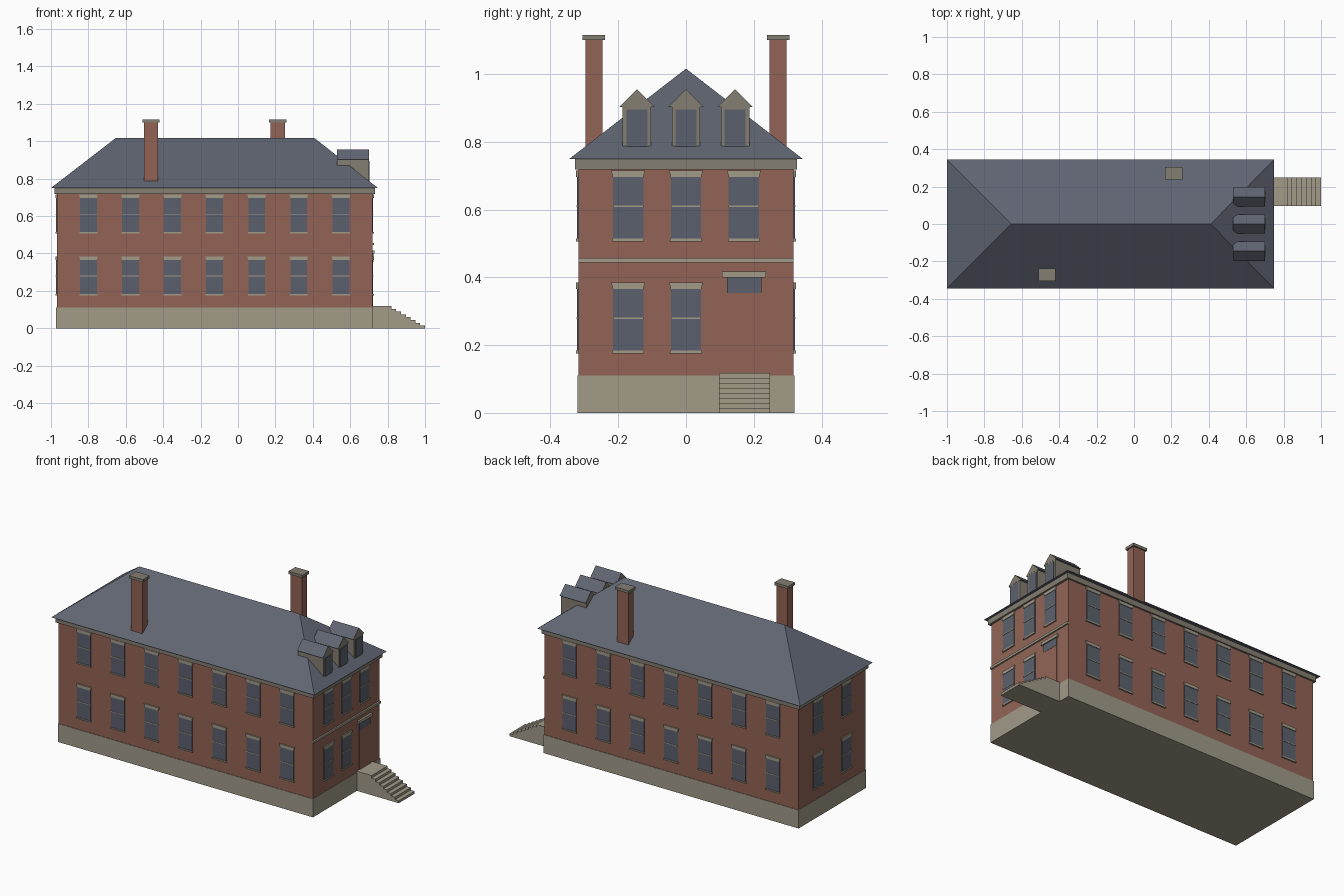
import bpy
import bmesh
from mathutils import Vector

cube = bpy.data.objects.get("Cube")
if cube:
    bpy.data.objects.remove(cube, do_unlink=True)


def material(name, rgb):
    m = bpy.data.materials.new(name)
    m.use_nodes = True
    m.diffuse_color = (*rgb, 1)
    m.node_tree.nodes["Principled BSDF"].inputs["Base Color"].default_value = (*rgb, 1)
    return m


BRICK = material("red brick", (0.29, 0.127, 0.092))
STONE = material("pale stone", (0.36, 0.325, 0.25))
SLATE = material("blue grey slate", (0.117, 0.13, 0.168))
GLASS = material("dark glass", (0.105, 0.118, 0.15))
TRIM = material("grey trim", (0.23, 0.21, 0.17))


def finish(name, bm, *mats):
    bmesh.ops.recalc_face_normals(bm, faces=bm.faces)
    mesh = bpy.data.meshes.new(name)
    bm.to_mesh(mesh)
    bm.free()
    for m in mats:
        mesh.materials.append(m)
    ob = bpy.data.objects.new(name, mesh)
    bpy.context.collection.objects.link(ob)
    return ob


def loft(bm, ring_a, ring_b):
    """Closed solid between two rings with equal point counts."""
    a = [bm.verts.new(p) for p in ring_a]
    b = [bm.verts.new(p) for p in ring_b]
    bm.faces.new(a)
    bm.faces.new(b)
    for i in range(len(a)):
        j = (i + 1) % len(a)
        bm.faces.new((a[i], a[j], b[j], b[i]))


def box(name, mat, x0, x1, y0, y1, z0, z1):
    bm = bmesh.new()
    ring = [(x0, y0), (x1, y0), (x1, y1), (x0, y1)]
    loft(bm, [(x, y, z0) for x, y in ring], [(x, y, z1) for x, y in ring])
    return finish(name, bm, mat)


# Main block
X0, X1, Y = -0.972, 0.722, 0.32
WX0, WX1, WY = X0 + 0.003, X1 - 0.003, Y - 0.003
XC = (X0 + X1) / 2
box("stone_base", STONE, X0, X1, -Y, Y, 0, 0.11)
box("brick_walls", BRICK, WX0, WX1, -WY, WY, 0.11, 0.725)
box("cornice", TRIM, X0 - 0.01, X1 + 0.01, -0.327, 0.327, 0.718, 0.75)

# Hipped roof
bm = bmesh.new()
eave = [bm.verts.new(p) for p in ((-1, -0.344, 0.75), (0.748, -0.344, 0.75),
                                  (0.748, 0.344, 0.75), (-1, 0.344, 0.75))]
west, east = (bm.verts.new((x, 0, 1.016)) for x in (-0.655, 0.41))
a, b, c, d = eave
for f in ((d, c, b, a), (a, b, east, west), (c, d, west, east), (b, c, east), (d, a, west)):
    bm.faces.new(f)
finish("hipped_roof", bm, SLATE)

# Each wall: a point on its plane, direction along it, outward direction
WALLS = {
    "front": (Vector((0, -WY, 0)), Vector((1, 0, 0)), Vector((0, -1, 0))),
    "back": (Vector((0, WY, 0)), Vector((1, 0, 0)), Vector((0, 1, 0))),
    "entrance": (Vector((WX1, 0, 0)), Vector((0, 1, 0)), Vector((1, 0, 0))),
    "rear_end": (Vector((WX0, 0, 0)), Vector((0, 1, 0)), Vector((-1, 0, 0))),
}


def plate(bm, wall, u, z0, z1, width, depth, top_width=None):
    """Thin slab standing proud of a wall, optionally flared at the top."""
    origin, along, out = WALLS[wall]
    top = top_width or width
    flat = [(u - width / 2, z0), (u + width / 2, z0), (u + top / 2, z1), (u - top / 2, z1)]
    ring = [origin + along * s + Vector((0, 0, z)) for s, z in flat]
    loft(bm, ring, [p + out * depth for p in ring])


# Windows on two storeys
COLUMNS = {
    "front": [-0.8 + 0.225 * i for i in range(7)],
    "back": [-0.8 + 0.225 * i for i in range(7)],
    "entrance": [-0.171, 0, 0.171],
    "rear_end": [-0.135, 0.135],
}
for wall, columns in COLUMNS.items():
    panes, rails, lintels = bmesh.new(), bmesh.new(), bmesh.new()
    for storey, z in enumerate((0.176, 0.506)):
        for u in columns:
            if wall == "entrance" and storey == 0 and u > 0.1:
                continue  # the doorway is here
            plate(panes, wall, u, z + 0.004, z + 0.192, 0.09, 0.004)
            plate(rails, wall, u, z + 0.101, z + 0.106, 0.09, 0.006)
            plate(rails, wall, u, z, z + 0.008, 0.095, 0.008)
            plate(lintels, wall, u, z + 0.19, z + 0.209, 0.09, 0.007, 0.1)
    finish(wall + "_window_panes", panes, GLASS)
    finish(wall + "_window_sills_and_rails", rails, STONE)
    finish(wall + "_window_lintels", lintels, STONE)

# Doorway and belt course on the entrance wall
for name, mat, u, z0, z1, width, depth in (
        ("door", BRICK, 0.172, 0.115, 0.354, 0.103, 0.004),
        ("door_transom", GLASS, 0.172, 0.354, 0.402, 0.103, 0.005),
        ("door_hood", STONE, 0.171, 0.4, 0.417, 0.13, 0.012),
        ("belt_course", STONE, 0, 0.444, 0.457, 2 * WY, 0.009)):
    bm = bmesh.new()
    plate(bm, "entrance", u, z0, z1, width, depth)
    finish(name, bm, mat)

# Entrance steps as one stepped profile
STEPS, TOP, LAND = 7, 0.118, 0.82
rise, tread = TOP / (STEPS + 1), (1 - LAND) / STEPS
profile = [(X1 - 0.01, 0), (X1 - 0.01, TOP), (LAND, TOP)]
for i in range(1, STEPS + 1):
    z = TOP - i * rise
    profile += [(LAND + (i - 1) * tread, z), (LAND + i * tread, z)]
profile.append((1, 0))
bm = bmesh.new()
loft(bm, [(x, 0.097, z) for x, z in profile], [(x, 0.248, z) for x, z in profile])
finish("entrance_steps", bm, STONE)

# Dormers facing the entrance side
DX0, DX1 = 0.53, 0.7
for i, y in enumerate((-0.145, 0, 0.145), 1):
    box(f"dormer_walls_{i}", TRIM, DX0, DX1, y - 0.042, y + 0.042, 0.784, 0.905)
    box(f"dormer_window_{i}", GLASS, DX1 - 0.005, DX1 + 0.003, y - 0.031, y + 0.031, 0.786, 0.895)
    gable = [(y - 0.052, 0.903), (y + 0.052, 0.903), (y, 0.955)]
    bm = bmesh.new()
    loft(bm, [(DX0, *p) for p in gable], [(DX1 + 0.001, *p) for p in gable])
    bm.normal_update()
    roof = finish(f"dormer_roof_{i}", bm, TRIM, SLATE)
    for f in roof.data.polygons:
        f.material_index = int(f.normal.z > 0.3)  # slopes are slate, gable ends trim

# Chimneys
for name, x, y in (("front_chimney", -0.465, -0.272), ("back_chimney", 0.213, 0.272)):
    box(name, BRICK, x - 0.038, x + 0.038, y - 0.025, y + 0.025, 0.76, 1.102)
    box(name + "_cap", TRIM, x - 0.046, x + 0.046, y - 0.033, y + 0.033, 1.1, 1.116)
